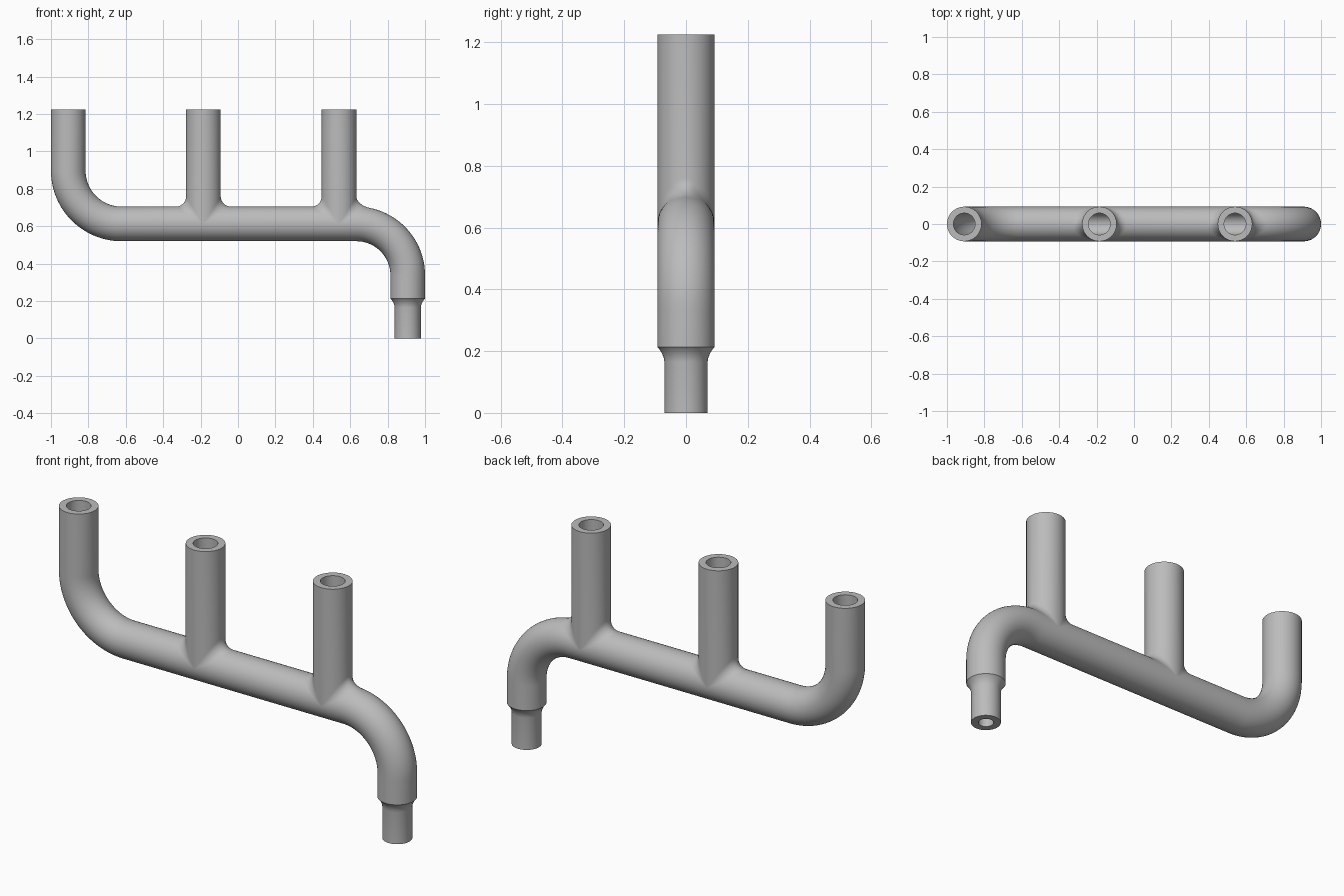
import bpy
import bmesh
from math import sin, cos, pi
from mathutils import Vector

if "Cube" in bpy.data.objects:
    bpy.data.objects.remove(bpy.data.objects["Cube"])

SIDES = 64
AXIS_Z, TOP_Z = 0.612, 1.225
OUTER, BORE, FILLET = 0.0925, 0.058, 0.055
TEES = (-0.185, 0.54)
LEFT_START, LEFT_R = -0.6225, 0.285
RIGHT_START, RIGHT_R = 0.6325, 0.275
LEFT_END = LEFT_START - LEFT_R * pi / 2
RIGHT_END = RIGHT_START + RIGHT_R * pi / 2
ANGLES = [2 * pi * i / SIDES for i in range(SIDES)]

bm = bmesh.new()


def loft(rings):
    """Join successive closed rings of points with quads."""
    rows = [[bm.verts.new(p) for p in ring] for ring in rings]
    for a, b in zip(rows, rows[1:]):
        for i in range(SIDES):
            j = (i + 1) % SIDES
            bm.faces.new((a[i], a[j], b[j], b[i]))


def ring(x, radius):
    return [Vector((x, radius * sin(t), AXIS_Z + radius * cos(t))) for t in ANGLES]


def saddle(x, radius, reach):
    """Ring whose upper half is notched to meet a branch."""
    pts = ring(x, radius)
    for p, t in zip(pts, ANGLES):
        p.x += reach * max(0, cos(t))
    return pts


def between(a, b, steps):
    return [[p.lerp(q, k / steps) for p, q in zip(a, b)] for k in range(steps + 1)]


def tail_x(z):
    """Unbent position of a height on the down-turned outlet."""
    return RIGHT_END + AXIS_Z - RIGHT_R - z


def branch(c, radius, fillet):
    """Upright branch wall with a rolling-ball fillet onto the main run."""
    reach = radius + fillet
    wall = [Vector((c + radius * cos(t), radius * sin(t), AXIS_Z + reach * abs(cos(t))))
            for t in ANGLES]
    top = [Vector((p.x, p.y, TOP_Z)) for p in wall]
    loft([top, wall])
    if fillet:
        rows = []
        for k in range(9):
            row = []
            for t in ANGLES:
                centre = Vector((c + reach * cos(t), reach * sin(t),
                                 AXIS_Z + reach * abs(cos(t))))
                to_wall = Vector((-cos(t), -sin(t), 0))
                to_main = Vector((0, -sin(t), -abs(cos(t))))
                d = to_wall.slerp(to_main, k / 8) if abs(cos(t)) > 0.001 else to_wall
                row.append(centre + fillet * d)
            rows.append(row)
        loft(rows)
    return top


def skin(radius, fillet, nozzle):
    """One complete surface of the manifold, laid out straight."""
    reach = radius + fillet
    first, last = TEES
    inlet = ring(LEFT_END - (TOP_Z - AXIS_Z - LEFT_R), radius)
    bend_l, start_l = ring(LEFT_END, radius), ring(LEFT_START, radius)
    loft([inlet] + between(bend_l, start_l, 28) + [saddle(first, radius, -reach)])
    loft([saddle(first, radius, reach), saddle(last, radius, -reach)])
    past = ring(0.74, radius)
    tail = [ring(tail_x(z), r) for z, r in nozzle]
    loft(between(saddle(last, radius, reach), past, 10)
         + between(past, ring(RIGHT_END, radius), 20)[1:] + tail)
    return [inlet, tail[-1]] + [branch(c, radius, fillet) for c in TEES]


# Outer wall, bore and the annular end faces
step = [(0.213, OUTER), (0.207, 0.087), (0.195, 0.079), (0.18, 0.0725), (0.165, 0.07), (0, 0.07)]
bore_step = [(0.213, BORE), (0.175, 0.036), (0, 0.036)]
for rim, inner_rim in zip(skin(OUTER, FILLET, step), skin(BORE, 0, bore_step)):
    loft([rim, inner_rim])

# Bend the left end up and the right end down
for v in bm.verts:
    for start, radius, side in ((LEFT_START, LEFT_R, -1), (RIGHT_START, RIGHT_R, 1)):
        s = (v.co.x - start) * side
        if s > 0:
            a = min(s / radius, pi / 2)
            arm = radius + side * (v.co.z - AXIS_Z)
            extra = max(0, s - radius * pi / 2)
            v.co.x = start + side * arm * sin(a)
            v.co.z = AXIS_Z + side * (arm * cos(a) - radius - extra)
            break

bmesh.ops.remove_doubles(bm, verts=bm.verts[:], dist=0.00002)
bmesh.ops.dissolve_degenerate(bm, edges=bm.edges[:], dist=0.00001)
bmesh.ops.recalc_face_normals(bm, faces=bm.faces[:])

mesh = bpy.data.meshes.new("pipe_manifold")
bm.to_mesh(mesh)
bm.free()
pipe = bpy.data.objects.new("pipe_manifold", mesh)
bpy.context.collection.objects.link(pipe)

# Plain grey metal
grey = bpy.data.materials.new("pipe_grey")
grey.use_nodes = True
colour = (0.5, 0.5, 0.5, 1)
grey.diffuse_color = colour
grey.node_tree.nodes["Principled BSDF"].inputs["Base Color"].default_value = colour
mesh.materials.append(grey)

bpy.ops.object.select_all(action="DESELECT")
pipe.select_set(True)
bpy.context.view_layer.objects.active = pipe
bpy.ops.object.shade_smooth_by_angle(angle=0.6)
